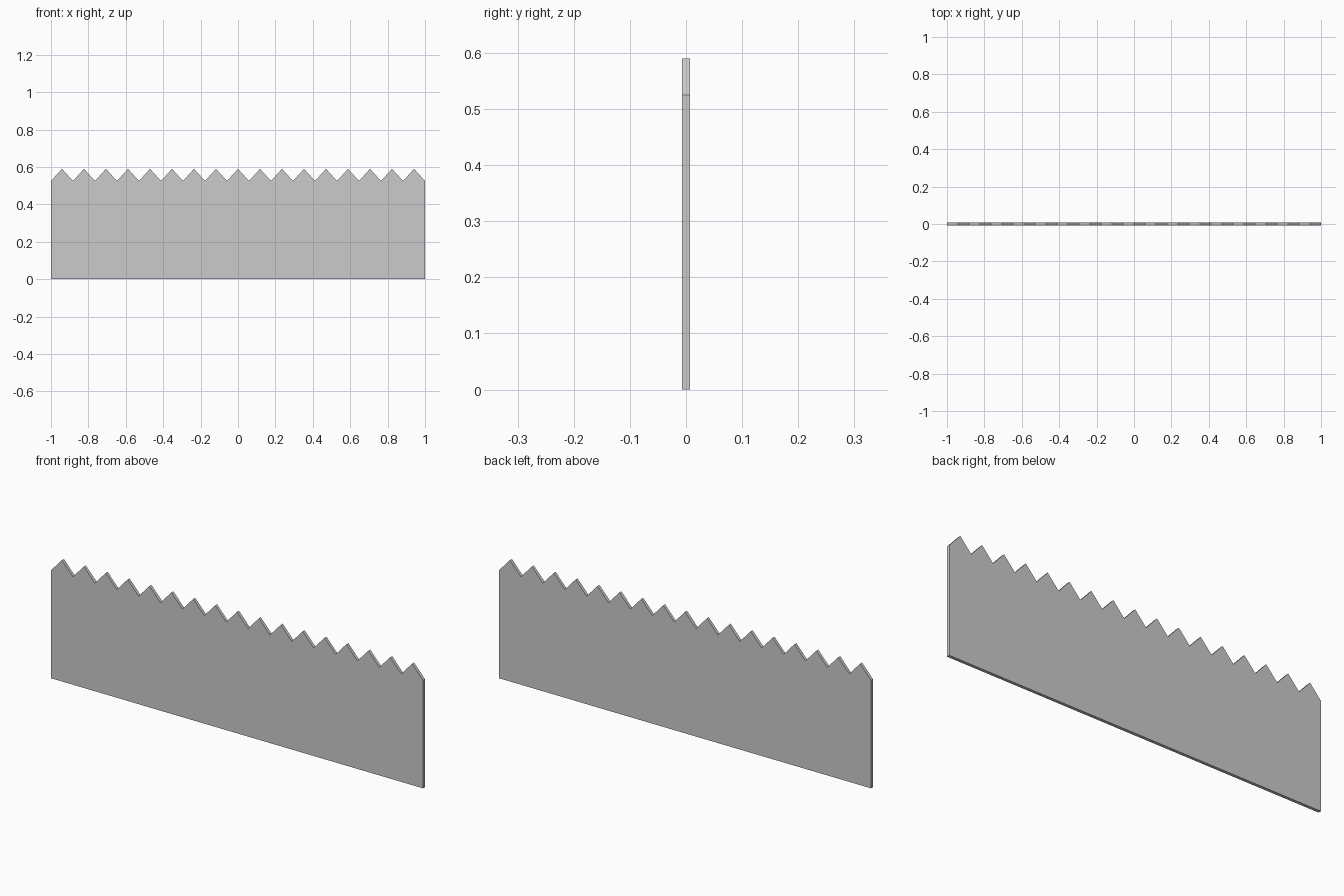
import bpy, bmesh

if "Cube" in bpy.data.objects:
    bpy.data.objects.remove(bpy.data.objects["Cube"])

COUNT = 17
WIDTH = 2.0 / COUNT
HALF_T = 0.0075
SHOULDER, PEAK = 0.525, 0.59


def picket(name, x):
    # Pointed board: pentagon profile extruded through the thickness
    h = WIDTH / 2
    profile = [(-h, 0), (h, 0), (h, SHOULDER), (0, PEAK), (-h, SHOULDER)]
    bm = bmesh.new()
    face = bm.faces.new([bm.verts.new((px, -HALF_T, pz)) for px, pz in profile])
    out = bmesh.ops.extrude_face_region(bm, geom=[face])
    verts = [v for v in out["geom"] if isinstance(v, bmesh.types.BMVert)]
    bmesh.ops.translate(bm, verts=verts, vec=(0, 2 * HALF_T, 0))
    bmesh.ops.recalc_face_normals(bm, faces=bm.faces[:])
    mesh = bpy.data.meshes.new(name)
    bm.to_mesh(mesh)
    bm.free()
    obj = bpy.data.objects.new(name, mesh)
    obj.location.x = x
    bpy.context.collection.objects.link(obj)


# Row of touching fence pickets
for i in range(COUNT):
    picket(f"fence_picket_{i + 1}", -1 + WIDTH * (i + 0.5))
